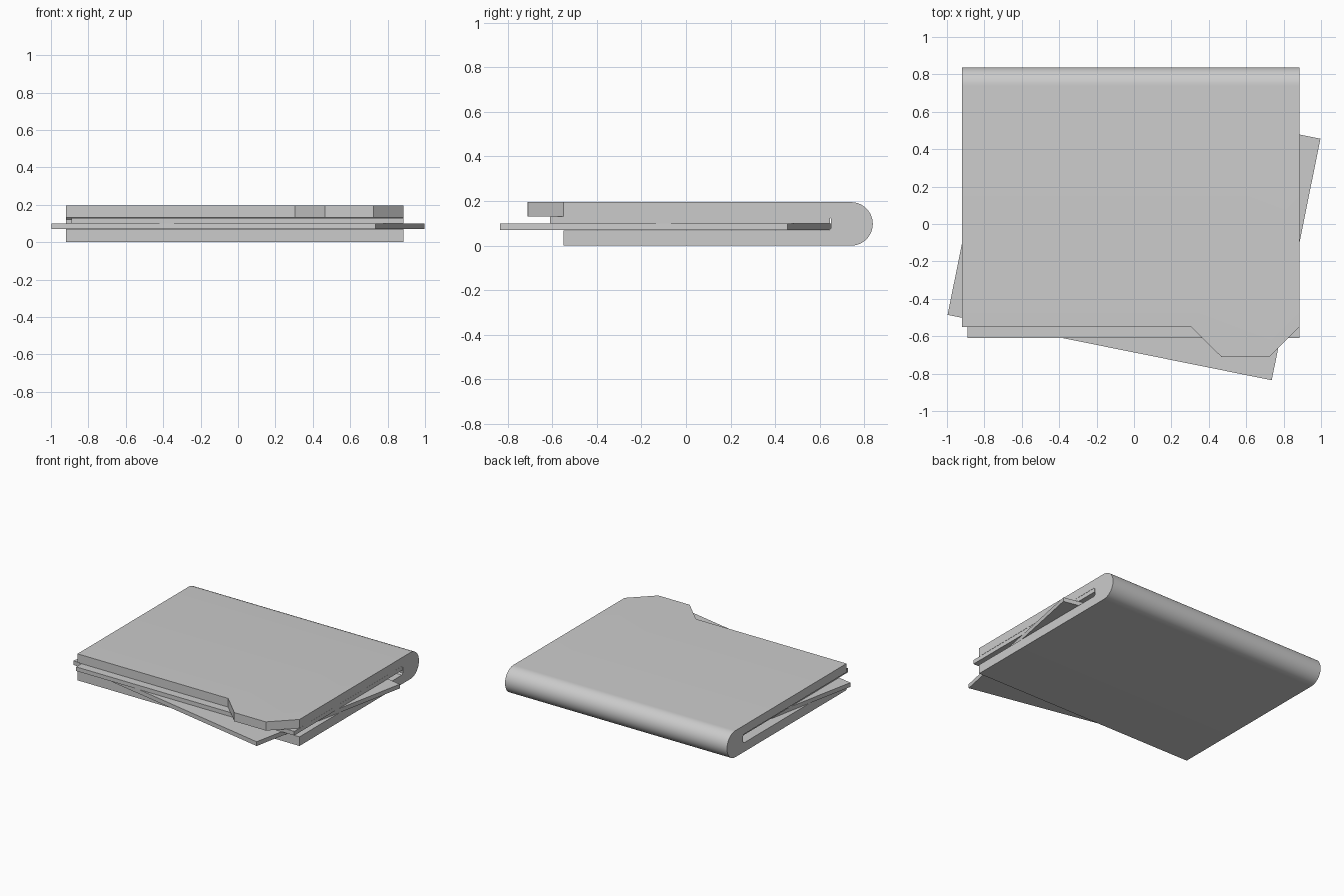
import bpy, bmesh, math
from mathutils import Matrix

if "Cube" in bpy.data.objects:
    bpy.data.objects.remove(bpy.data.objects["Cube"])

X0, X1 = -0.92, 0.885      # folder sides
FRONT, BACK, H = -0.55, 0.838, 0.195
LO, HI = 0.067, 0.131      # paper slot between the covers
SLOT = 0.65


def prism(name, points, vector):
    """Extrude a closed outline along a vector."""
    bm = bmesh.new()
    face = bm.faces.new([bm.verts.new(p) for p in points])
    out = bmesh.ops.extrude_face_region(bm, geom=[face])["geom"]
    bmesh.ops.translate(bm, vec=vector, verts=[v for v in out if isinstance(v, bmesh.types.BMVert)])
    bmesh.ops.recalc_face_normals(bm, faces=bm.faces)
    mesh = bpy.data.meshes.new(name)
    bm.to_mesh(mesh)
    bm.free()
    obj = bpy.data.objects.new(name, mesh)
    bpy.context.collection.objects.link(obj)
    return obj


def sheet(name, width, depth, z, thick, centre, angle=0.0):
    """A flat rectangular sheet, turned about its centre."""
    w, d = width / 2, depth / 2
    obj = prism(name, [(-w, -d, 0), (w, -d, 0), (w, d, 0), (-w, d, 0)], (0, 0, thick))
    obj.data.transform(Matrix.Translation((*centre, z)) @ Matrix.Rotation(angle, 4, "Z"))
    return obj


# Folder: C-shaped side profile with a round spine, upper cover left long for the tab
r = H / 2
profile = [(-0.71, HI), (-0.71, H)]
for i in range(25):
    a = math.pi / 2 - math.pi * i / 24
    profile.append((BACK - r + r * math.cos(a), r + r * math.sin(a)))
profile += [(FRONT, 0), (FRONT, LO), (SLOT - 0.01, LO), (SLOT, LO + 0.01),
            (SLOT, HI - 0.01), (SLOT - 0.01, HI)]
folder = prism("folder", [(X0, y, z) for y, z in profile], (X1 - X0, 0, 0))

# Trim the upper cover to the tab outline
outline = [(-1.2, FRONT), (0.305, FRONT), (0.465, -0.708), (0.465, -0.8), (0.725, -0.8),
           (0.725, -0.708), (1.085, -0.352), (1.085, 1.0), (-1.2, 1.0)]
# stay just in front of the lower cover so only the upper one is cut
outline = [(x, y - 0.0005 if y == FRONT else y, -0.1) for x, y in outline]
cutter = prism("tab_cutter", outline, (0, 0, 0.5))
cutter.hide_render = True
mod = folder.modifiers.new("tab", "BOOLEAN")
mod.operation, mod.solver, mod.object = "INTERSECT", "EXACT", cutter
bpy.context.view_layer.objects.active = folder
folder.select_set(True)
bpy.ops.object.modifier_apply(modifier="tab")
bpy.data.objects.remove(cutter)
bpy.ops.object.shade_smooth_by_angle(angle=math.radians(30))

# Papers: one straight, one slipped askew
sheet("straight_paper", 1.774, 1.255, 0.1, 0.03, (-0.0025, 0.0175))
sheet("skewed_paper", 1.768, 1.317, 0.069, 0.031, (0, -0.015), math.radians(-11.4))
